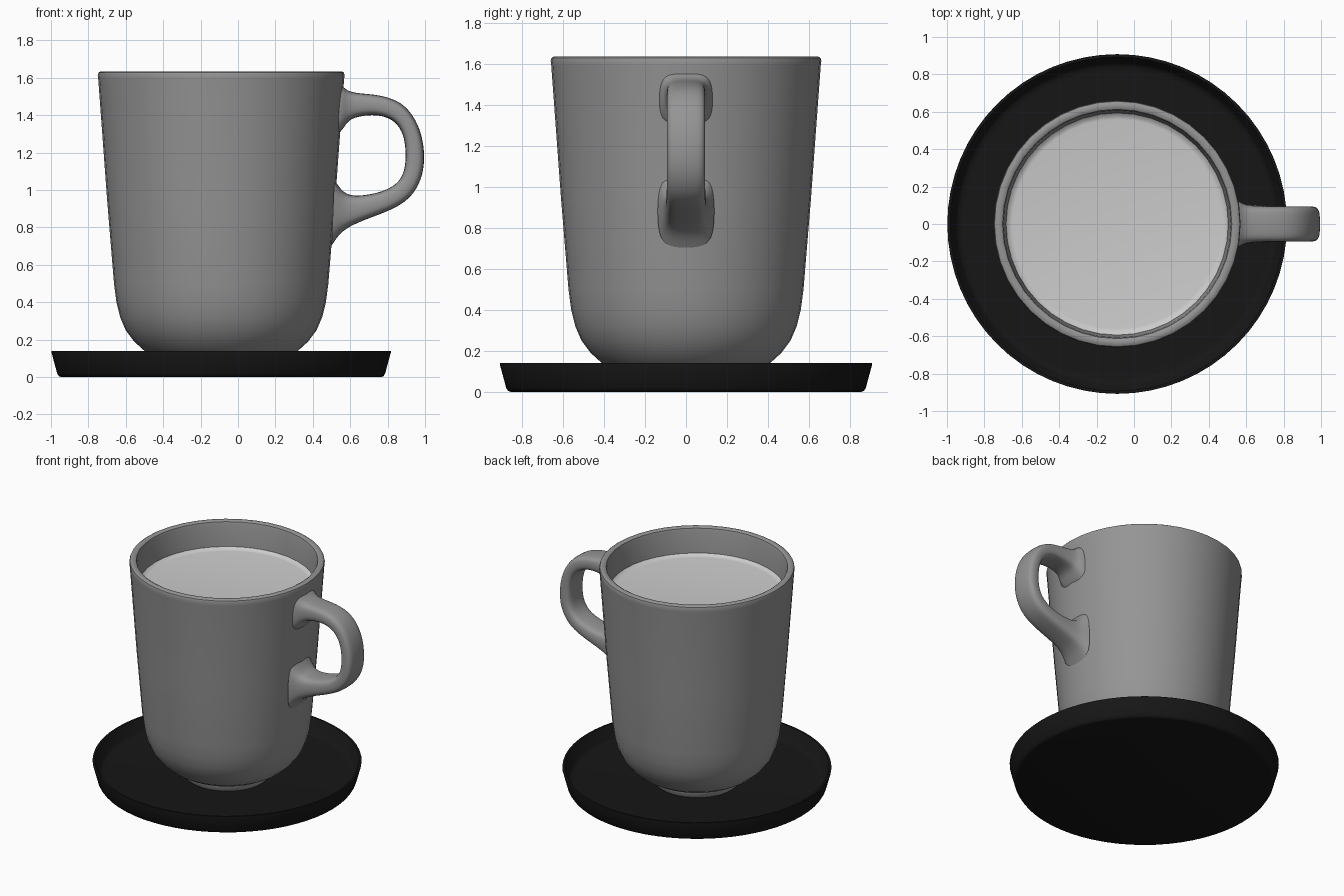
import bpy, bmesh, math
from mathutils import Vector

CX = -0.09  # shared axis of cup and saucer


def material(name, v):
    m = bpy.data.materials.new(name)
    m.diffuse_color = (v, v, v, 1)
    return m


def finish(name, bm, mat, angle=40):
    bmesh.ops.remove_doubles(bm, verts=bm.verts, dist=1e-5)
    bmesh.ops.recalc_face_normals(bm, faces=bm.faces)
    me = bpy.data.meshes.new(name)
    bm.to_mesh(me)
    bm.free()
    ob = bpy.data.objects.new(name, me)
    bpy.context.collection.objects.link(ob)
    me.materials.append(mat)
    bpy.ops.object.select_all(action='DESELECT')
    bpy.context.view_layer.objects.active = ob
    ob.select_set(True)
    bpy.ops.object.shade_smooth_by_angle(angle=math.radians(angle))
    return ob


def lathe(name, profile, sides, mat, angle=40):
    bm = bmesh.new()
    vs = [bm.verts.new((CX + r, 0, z)) for r, z in profile]
    es = [bm.edges.new(p) for p in zip(vs, vs[1:])]
    bmesh.ops.spin(bm, geom=vs + es, cent=(CX, 0, 0), axis=(0, 0, 1),
                   angle=math.tau, steps=sides)
    return finish(name, bm, mat, angle)


ceramic = material("ceramic", 0.3)
black = material("black", 0.008)
milk = material("milk", 0.8)

# Saucer: shallow tray with slanted rim
lathe("saucer", [(0, 0), (0.855, 0), (0.868, 0.005), (0.877, 0.02), (0.908, 0.135),
                 (0.907, 0.14), (0.893, 0.14), (0.888, 0.135), (0.862, 0.055),
                 (0.845, 0.042), (0.82, 0.04), (0, 0.04)], 64, black)

# Cup: foot ring, rounded base, tapered wall, rounded lip, inner wall
lathe("cup", [(0, 0.06), (0.25, 0.06), (0.26, 0.04), (0.285, 0.04), (0.295, 0.05),
              (0.30, 0.085), (0.35, 0.105), (0.41, 0.14), (0.465, 0.19),
              (0.51, 0.25), (0.54, 0.32), (0.56, 0.40), (0.573, 0.50), (0.61, 0.95),
              (0.657, 1.59), (0.66, 1.615), (0.656, 1.628), (0.645, 1.635),
              (0.625, 1.635), (0.613, 1.628), (0.608, 1.61), (0.593, 1.44),
              (0.53, 0.55), (0.50, 0.38), (0.43, 0.25), (0.33, 0.17), (0, 0.14)],
      40, ceramic)

# Drink: flat surface with a raised edge against the wall
lathe("drink", [(0, 1.435), (0.56, 1.435), (0.578, 1.438), (0.594, 1.452),
                (0.59, 1.40), (0, 1.40)], 40, milk)

# Handle: sections given as outer x,z / inner x,z / half width
sections = [
    (0.53, 1.575, 0.53, 1.29, 0.135), (0.562, 1.555, 0.562, 1.325, 0.125),
    (0.59, 1.528, 0.59, 1.372, 0.105), (0.65, 1.517, 0.64, 1.393, 0.097),
    (0.76, 1.51, 0.74, 1.405, 0.095), (0.88, 1.472, 0.83, 1.378, 0.095),
    (0.955, 1.375, 0.878, 1.315, 0.095), (0.99, 1.27, 0.895, 1.24, 0.095),
    (1.0, 1.16, 0.897, 1.15, 0.095), (0.982, 1.05, 0.882, 1.075, 0.095),
    (0.92, 0.95, 0.835, 1.02, 0.095), (0.82, 0.892, 0.75, 0.985, 0.096),
    (0.69, 0.845, 0.66, 0.97, 0.1), (0.595, 0.805, 0.59, 0.972, 0.107),
    (0.54, 0.762, 0.548, 1.005, 0.125), (0.50, 0.70, 0.515, 1.06, 0.14)]
bm = bmesh.new()
N = 16
rings = []
for ox, oz, ix, iz, w in sections:
    o, i = Vector((ox, 0, oz)), Vector((ix, 0, iz))
    mid, half = (o + i) / 2, (o - i) / 2
    ring = []
    for k in range(N):
        a = math.tau * k / N
        c, s = math.cos(a), math.sin(a)
        p = mid + half * math.copysign(abs(c) ** 0.65, c)
        p.y = w * math.copysign(abs(s) ** 0.55, s)
        ring.append(bm.verts.new(p))
    rings.append(ring)
for a, b in zip(rings, rings[1:]):
    for k in range(N):
        bm.faces.new((a[k], a[(k + 1) % N], b[(k + 1) % N], b[k]))
handle = finish("handle", bm, ceramic, 80)
sub = handle.modifiers.new("smooth", 'SUBSURF')
sub.levels = sub.render_levels = 2
